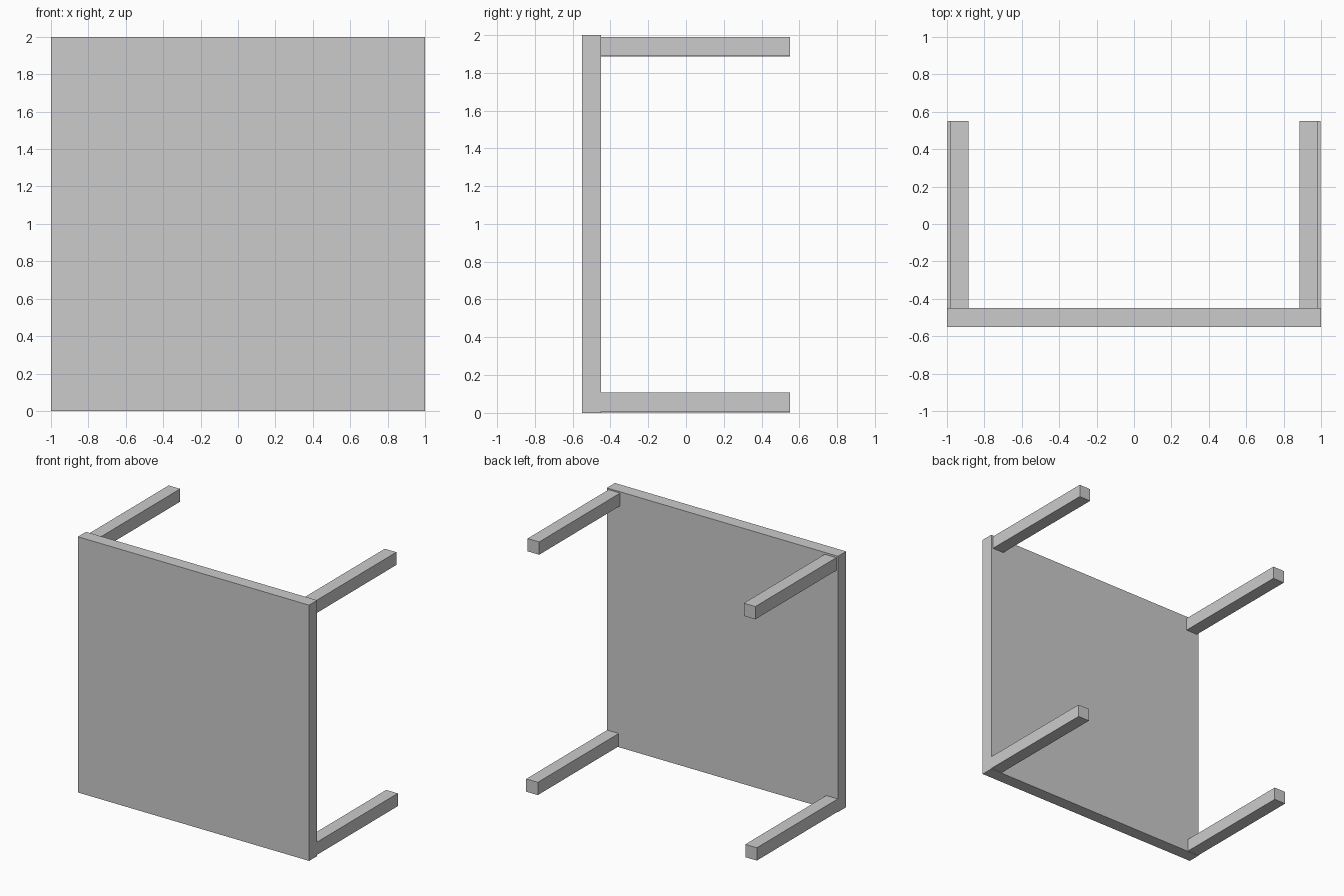
import bpy

if "Cube" in bpy.data.objects:
    bpy.data.objects.remove(bpy.data.objects["Cube"])


def box(name, x, y, z):
    """Axis-aligned box from (min, max) ranges."""
    spans = (x, y, z)
    bpy.ops.mesh.primitive_cube_add(size=1, location=[(a + b) / 2 for a, b in spans])
    obj = bpy.context.object
    obj.name = name
    obj.scale = [b - a for a, b in spans]
    bpy.ops.object.transform_apply(location=False, rotation=False, scale=True)
    return obj


# Table lying on its side: the top stands upright and faces the front
box("table_top", (-1, 1), (-0.55, -0.45), (0, 2))

# Four square legs pointing backwards, each slightly off from its corner
LEG = 0.1
for name, x, z in (
    ("upper_left_leg", -0.985, 1.885),
    ("upper_right_leg", 0.885, 1.89),
    ("lower_left_leg", -0.998, 0.002),
    ("lower_right_leg", 0.897, 0.007),
):
    box(name, (x, x + LEG), (-0.45, 0.55), (z, z + LEG))
